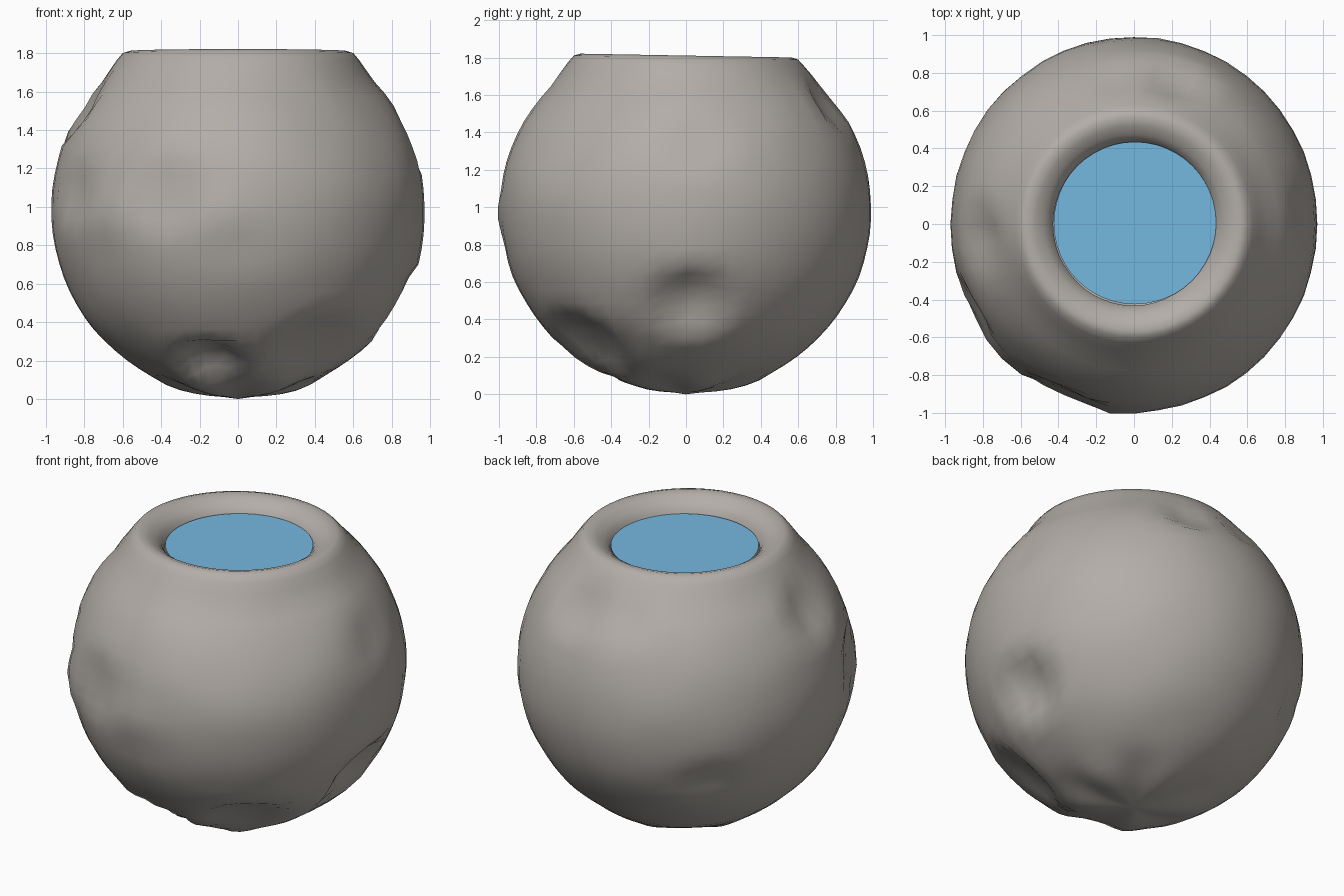
import bpy, bmesh, math
from mathutils import Vector, noise

if "Cube" in bpy.data.objects:
    bpy.data.objects.remove(bpy.data.objects["Cube"])

SEGS = 48
R = 0.973
CENTRE = Vector((0, 0, 0.982))


def material(name, rgb):
    m = bpy.data.materials.new(name)
    m.diffuse_color = (*rgb, 1)
    m.use_nodes = True
    m.node_tree.nodes["Principled BSDF"].inputs["Base Color"].default_value = m.diffuse_color
    return m


stone = material("warm grey stone", (0.45, 0.42, 0.39))
blue = material("water blue", (0.18, 0.48, 0.74))

# Dents: centre on the ball, radius, depth
DENTS = [
    ((-0.15, -0.52, 0.20), 0.15, 0.09),   # deep lower front pit
    ((0.40, -0.52, 0.27), 0.20, 0.06),    # flattened lower front right
    ((0.85, 0.02, 0.48), 0.17, 0.085),    # right side pit
    ((-0.38, -0.88, 1.07), 0.17, 0.04),   # front left
    ((-0.84, -0.46, 1.08), 0.14, 0.04),
    ((-0.82, -0.07, 1.50), 0.15, 0.05),   # upper left
    ((0.91, 0.07, 1.34), 0.14, 0.025),    # upper right
    ((0.50, -0.55, 1.60), 0.40, 0.022),   # broad flat upper front right
    ((0.22, 0.76, 1.56), 0.14, 0.045),    # upper back
    ((-0.12, 0.77, 1.56), 0.13, 0.02),
    ((-0.62, 0.62, 0.64), 0.13, 0.03),    # lower back left
    ((-0.10, -0.98, 0.95), 0.12, -0.015),  # front bulge
    ((-0.68, -0.68, 0.95), 0.14, -0.015),  # front left bulge
]


def weathered(p):
    """Push a point on the ball in or out along its radius."""
    d = (p - CENTRE).normalized()
    shift = 0
    for c, size, depth in DENTS:
        axis = (Vector(c) - CENTRE).normalized()
        t = (d - axis).length * R / size
        shift -= depth * math.exp(-t ** 4 * 0.8)                    # hollow
        shift += depth * 0.10 * math.exp(-((t - 1.45) / 0.3) ** 2)  # raised lip
    shift += 0.006 * noise.noise(d * 4.5)
    # crumpled folds running out from the underside
    low = max(0.0, -d.z - 0.88) / 0.12
    shift += 0.016 * math.sin(5 * math.atan2(d.y, d.x)) * low * (1 - low) * 4
    fade = min(1, max(0, (1.78 - p.z) / 0.15))
    q = p + d * shift * fade
    q.y *= 1 + 0.02 * fade
    q.z -= 0.018 * p.y * (1 - fade)      # rim tips slightly to the back
    return q


# Ball profile from the underside up to the shoulder
profile = []
top_angle = math.radians(43)
for i in range(1, 30):
    a = -math.pi / 2 + (top_angle + math.pi / 2) * i / 29
    profile.append((R * math.cos(a), CENTRE.z + R * math.sin(a)))
# Rounded rim, then down into the opening
profile += [(0.665, 1.715), (0.63, 1.765), (0.60, 1.80), (0.565, 1.811),
            (0.52, 1.798), (0.475, 1.77), (0.445, 1.74), (0.428, 1.70)]

bm = bmesh.new()
rings = []
for r, z in profile:
    ring = []
    for k in range(SEGS):
        a = 2 * math.pi * k / SEGS
        p = Vector((r * math.cos(a), r * math.sin(a), z))
        ring.append(bm.verts.new(weathered(p)))
    rings.append(ring)
pole = bm.verts.new((0, 0, 0))
for k in range(SEGS):
    n = (k + 1) % SEGS
    bm.faces.new((pole, rings[0][n], rings[0][k]))
    for lo, hi in zip(rings, rings[1:]):
        bm.faces.new((lo[k], lo[n], hi[n], hi[k]))
bmesh.ops.recalc_face_normals(bm, faces=bm.faces)
mesh = bpy.data.meshes.new("stone_bowl")
bm.to_mesh(mesh)
bm.free()
bowl = bpy.data.objects.new("stone_bowl", mesh)
bpy.context.collection.objects.link(bowl)
mesh.materials.append(stone)
bpy.context.view_layer.objects.active = bowl
bowl.select_set(True)
bpy.ops.object.shade_smooth_by_angle(angle=math.radians(60))

# Water surface filling the opening
bpy.ops.mesh.primitive_circle_add(vertices=SEGS, radius=0.43, fill_type='NGON',
                                  location=(0.005, 0.005, 1.725))
water = bpy.context.object
water.name = "water_surface"
water.data.materials.append(blue)
